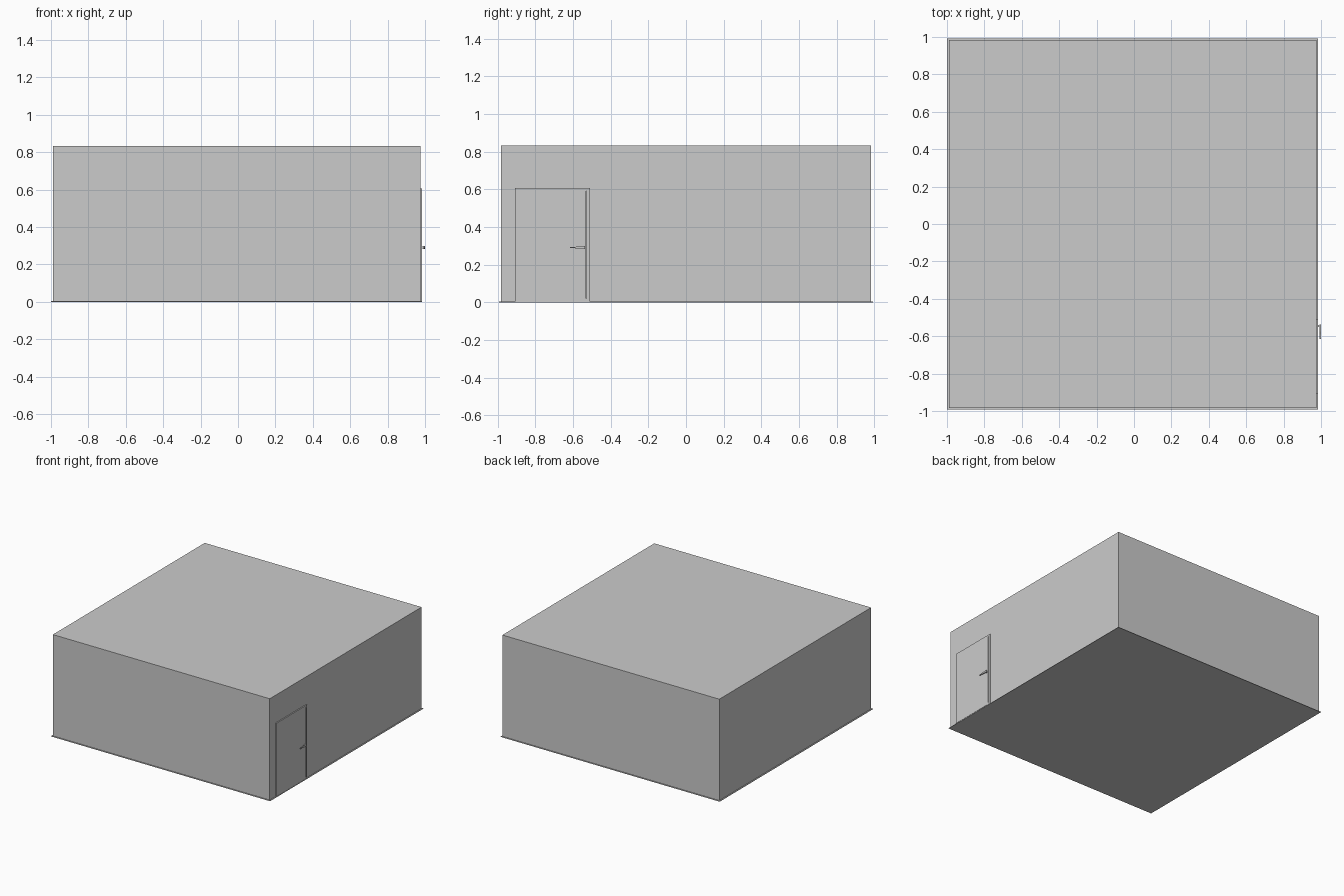
import bpy, bmesh

if "Cube" in bpy.data.objects:
    bpy.data.objects.remove(bpy.data.objects["Cube"])


def box(name, x0, x1, y0, y1, z0, z1, open_bottom=False):
    bm = bmesh.new()
    bmesh.ops.create_cube(bm, size=1)
    for v in bm.verts:
        v.co.x = x1 if v.co.x > 0 else x0
        v.co.y = y1 if v.co.y > 0 else y0
        v.co.z = z1 if v.co.z > 0 else z0
    if open_bottom:
        bottom = [f for f in bm.faces if f.normal.z < -0.5]
        bmesh.ops.delete(bm, geom=bottom, context='FACES_ONLY')
    me = bpy.data.meshes.new(name)
    bm.to_mesh(me)
    bm.free()
    ob = bpy.data.objects.new(name, me)
    bpy.context.collection.objects.link(ob)
    return ob


def prism(name, outline, x0, x1):
    """Extrude a (y, z) outline along x."""
    bm = bmesh.new()
    face = bm.faces.new([bm.verts.new((x0, y, z)) for y, z in outline])
    ext = bmesh.ops.extrude_face_region(bm, geom=[face])
    for v in ext['geom']:
        if isinstance(v, bmesh.types.BMVert):
            v.co.x = x1
    bmesh.ops.recalc_face_normals(bm, faces=bm.faces)
    me = bpy.data.meshes.new(name)
    bm.to_mesh(me)
    bm.free()
    ob = bpy.data.objects.new(name, me)
    bpy.context.collection.objects.link(ob)
    return ob


# Room shell and the slightly wider floor beneath it
box("walls_and_roof", -0.99, 0.976, -0.983, 0.983, 0.004, 0.834, open_bottom=True)
box("floor", -1.0, 0.985, -0.992, 0.992, 0.0, 0.004)

# Door leaf, edge strip with a narrow shadow gap beside it
box("door", 0.970, 0.985, -0.907, -0.531, 0.006, 0.607)
box("door_edge_strip", 0.970, 0.985, -0.528, -0.511, 0.006, 0.607)
for name, z0, z1 in (("gap_bottom", 0.006, 0.022), ("gap_top", 0.592, 0.607)):
    box(name, 0.970, 0.985, -0.531, -0.528, z0, z1)

# Handle: stem into the door and a tapering lever
box("handle_stem", 0.983, 0.997, -0.552, -0.539, 0.285, 0.297)
prism("handle_lever",
      [(-0.537, 0.284), (-0.537, 0.299), (-0.575, 0.298), (-0.592, 0.294),
       (-0.615, 0.294), (-0.615, 0.288), (-0.592, 0.288), (-0.575, 0.285)],
      0.993, 1.0)
